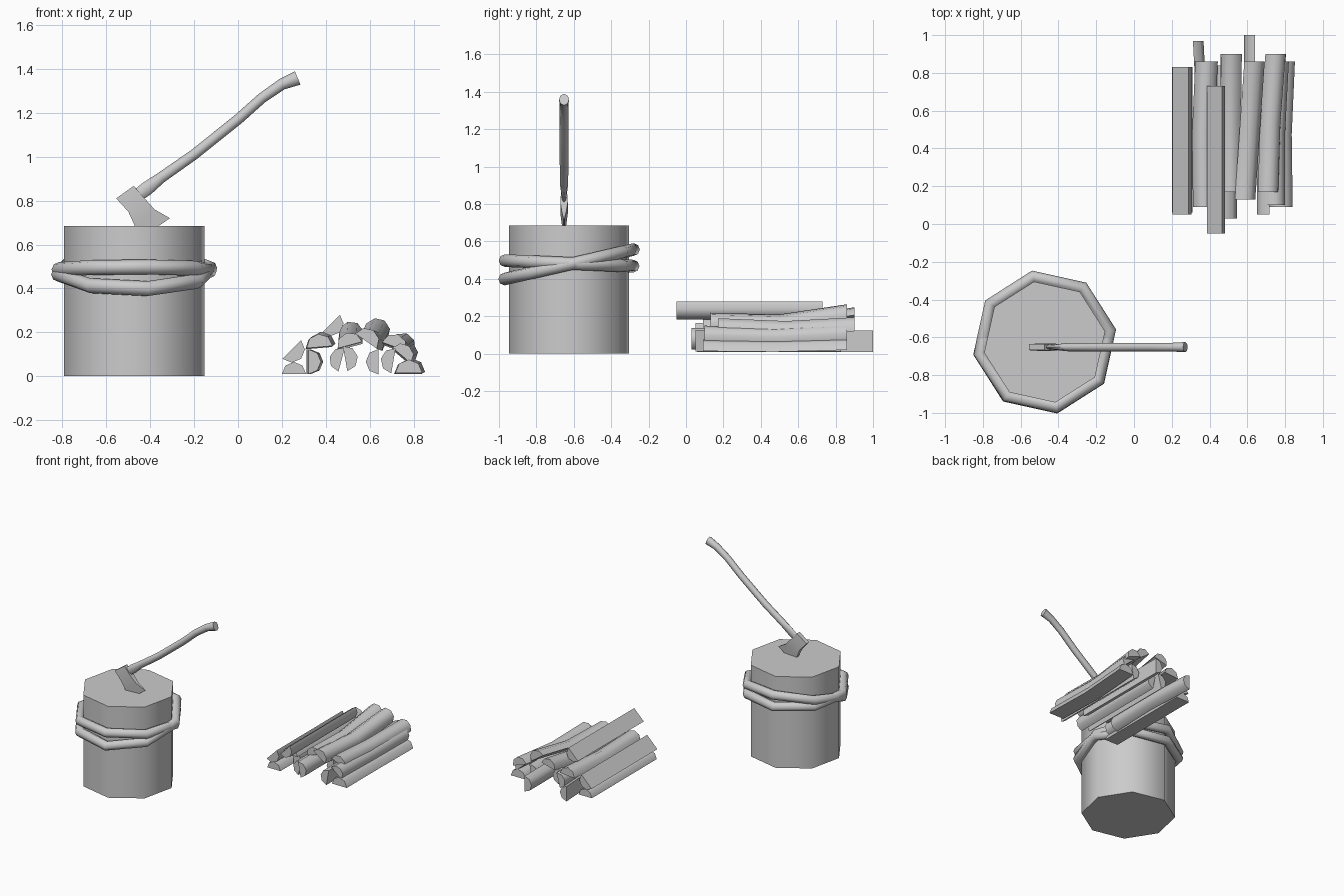
import bpy, bmesh
from math import sin, cos, radians, pi
from mathutils import Vector

if "Cube" in bpy.data.objects:
    bpy.data.objects.remove(bpy.data.objects["Cube"])


def sweep(name, rings, closed=False, angle=55):
    """Skin a row of equally sized point rings into one solid."""
    bm = bmesh.new()
    vs = [[bm.verts.new(p) for p in r] for r in rings]
    n = len(rings[0])
    pairs = list(zip(vs, vs[1:]))
    if closed:
        pairs.append((vs[-1], vs[0]))
    for a, b in pairs:
        for i in range(n):
            j = (i + 1) % n
            bm.faces.new((a[i], a[j], b[j], b[i]))
    if not closed:
        bm.faces.new(vs[0])
        bm.faces.new(vs[-1])
    bmesh.ops.recalc_face_normals(bm, faces=bm.faces)
    me = bpy.data.meshes.new(name)
    bm.to_mesh(me)
    bm.free()
    ob = bpy.data.objects.new(name, me)
    bpy.context.collection.objects.link(ob)
    bpy.ops.object.select_all(action='DESELECT')
    ob.select_set(True)
    bpy.context.view_layer.objects.active = ob
    bpy.ops.object.shade_smooth_by_angle(angle=radians(angle))
    return ob


# Chopping block: octagonal prism
CX, CY = -0.473, -0.625
ANGLES = [radians(10 + 45 * i) for i in range(8)]
sweep("chopping_block", [[(CX + 0.325 * cos(a), CY + 0.325 * sin(a), z) for a in ANGLES]
                         for z in (0, 0.685)])

# Two tilted hoops of rope around the block
for name, R, mid, tilt in (("rope_upper", 0.348, 0.483, -0.015), ("rope_lower", 0.35, 0.478, 0.08)):
    rings = []
    for a in ANGLES:
        z = mid + tilt * sin(a)
        ring = []
        for k in range(8):
            t = pi / 4 * k
            rad = R + 0.034 * cos(t)
            ring.append((CX + rad * cos(a), CY + rad * sin(a), z + 0.034 * sin(t)))
        rings.append(ring)
    sweep(name, rings, closed=True)

# Axe handle: path x, z, half width in plane, half thickness
AY = -0.652
path = [(-0.47, 0.815, 0.028, 0.010), (-0.415, 0.855, 0.032, 0.015), (-0.35, 0.905, 0.025, 0.022),
        (-0.2, 1.01, 0.024, 0.023), (0.0, 1.17, 0.024, 0.023), (0.11, 1.268, 0.024, 0.023),
        (0.2, 1.33, 0.026, 0.023), (0.272, 1.359, 0.033, 0.027)]
rings = []
for i, (x, z, w, h) in enumerate(path):
    p, q = path[max(i - 1, 0)], path[min(i + 1, len(path) - 1)]
    d = Vector((q[0] - p[0], 0, q[1] - p[1])).normalized()
    n = Vector((-d.z, 0, d.x))
    rings.append([Vector((x, AY, z)) + n * w * cos(pi / 4 * k) + Vector((0, h * sin(pi / 4 * k), 0))
                  for k in range(8)])
sweep("axe_handle", rings)

# Axe head: upper edge point, lower edge point, half thickness, from poll to cutting edge
head = [((-0.475, 0.867), (-0.555, 0.81), 0.016), ((-0.425, 0.81), (-0.50, 0.75), 0.02),
        ((-0.38, 0.76), (-0.472, 0.69), 0.012), ((-0.31, 0.72), (-0.47, 0.61), 0.002)]
rings = []
for (ax, az), (bx, bz), t in head:
    rings.append([(ax, AY - t, az), (ax, AY + t, az), (bx, AY + t, bz), (bx, AY - t, bz)])
sweep("axe_head", rings, angle=30)

# Split logs: flat-face centre x, z, direction of bark side, radius, y start, y end,
# sideways and upward shift of the middle and of the back end
logs = [
    (0.255, 0.010, 90, 0.055, 0.06, 0.83, 0, 0, 0, 0),
    (0.245, 0.122, -45, 0.060, 0.05, 0.83, 0, 0, 0, 0),
    (0.322, 0.066, 0, 0.056, 0.20, 0.97, 0.01, 0, -0.01, 0),
    (0.472, 0.075, 165, 0.056, 0.06, 0.84, 0, 0, 0, 0),
    (0.372, 0.133, 95, 0.060, 0.09, 0.86, -0.005, -0.005, 0.012, 0.01),
    (0.425, 0.240, -45, 0.056, -0.05, 0.73, 0, 0, 0, 0),
    (0.488, 0.080, 10, 0.058, 0.03, 0.80, 0, 0, 0, 0),
    (0.510, 0.142, 105, 0.058, 0.17, 0.90, 0, -0.01, 0.005, 0.05),
    (0.583, 0.160, 55, 0.060, 0.13, 0.86, 0.025, -0.01, 0.05, 0.045),
    (0.640, 0.066, 180, 0.058, 0.22, 1.00, 0, 0, 0, 0),
    (0.708, 0.070, 170, 0.058, 0.05, 0.83, 0, 0, 0, 0),
    (0.710, 0.135, 70, 0.058, 0.17, 0.90, 0.012, -0.015, 0.04, 0.005),
    (0.745, 0.095, 50, 0.055, 0.10, 0.86, 0.0, -0.01, 0.02, 0.01),
    (0.778, 0.014, 90, 0.062, 0.09, 0.86, -0.005, -0.004, 0.012, 0.006),
]
for i, (x, z, a, r, y0, y1, mx, mz, bx, bz) in enumerate(logs):
    arc = [radians(a - 90 + 45 * k) for k in range(5)]
    stations = ((y0, 0, 0), ((y0 + y1) / 2, mx, mz), (y1, bx, bz))
    sweep(f"split_log_{i + 1}", [[(x + dx + r * cos(t), y, z + dz + r * sin(t)) for t in arc]
                                 for y, dx, dz in stations])
